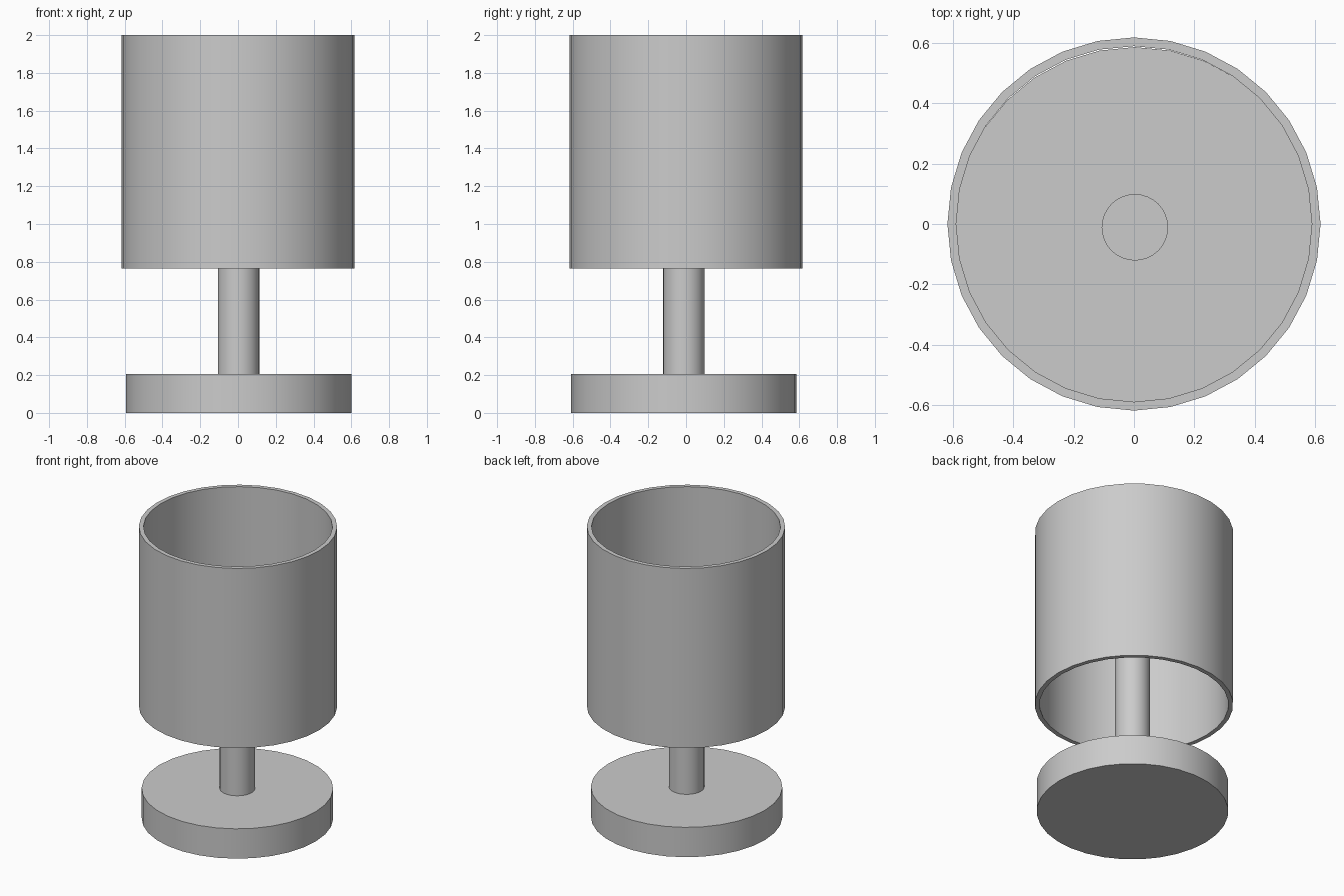
import bpy
import math

if "Cube" in bpy.data.objects:
    bpy.data.objects.remove(bpy.data.objects["Cube"])

SIDES = 32


def smooth(obj):
    bpy.ops.object.select_all(action='DESELECT')
    obj.select_set(True)
    bpy.context.view_layer.objects.active = obj
    bpy.ops.object.shade_smooth_by_angle(angle=math.radians(30))


def cylinder(name, radius, z0, z1, x, y):
    bpy.ops.mesh.primitive_cylinder_add(
        vertices=SIDES, radius=radius, depth=z1 - z0,
        location=(x, y, (z0 + z1) / 2))
    obj = bpy.context.object
    obj.name = name
    smooth(obj)
    return obj


def tube(name, outer, inner, z0, z1):
    # Closed rectangular section swept around the z axis
    section = [(outer, z0), (outer, z1), (inner, z1), (inner, z0)]
    n = len(section)
    verts, faces = [], []
    for i in range(SIDES):
        a = 2 * math.pi * i / SIDES
        verts += [(r * math.cos(a), r * math.sin(a), z) for r, z in section]
        j = (i + 1) % SIDES
        for k in range(n):
            m = (k + 1) % n
            faces.append((i * n + k, j * n + k, j * n + m, i * n + m))
    mesh = bpy.data.meshes.new(name)
    mesh.from_pydata(verts, [], faces)
    obj = bpy.data.objects.new(name, mesh)
    bpy.context.collection.objects.link(obj)
    smooth(obj)
    return obj


# Base disc and stem sit slightly off the shade's axis
cx, cy = 0.003, -0.011
cylinder("base", 0.597, 0.0, 0.205, cx, cy)
cylinder("stem", 0.11, 0.2, 1.35, cx, cy)

# Open drum shade
tube("shade", 0.618, 0.589, 0.765, 2.0)
